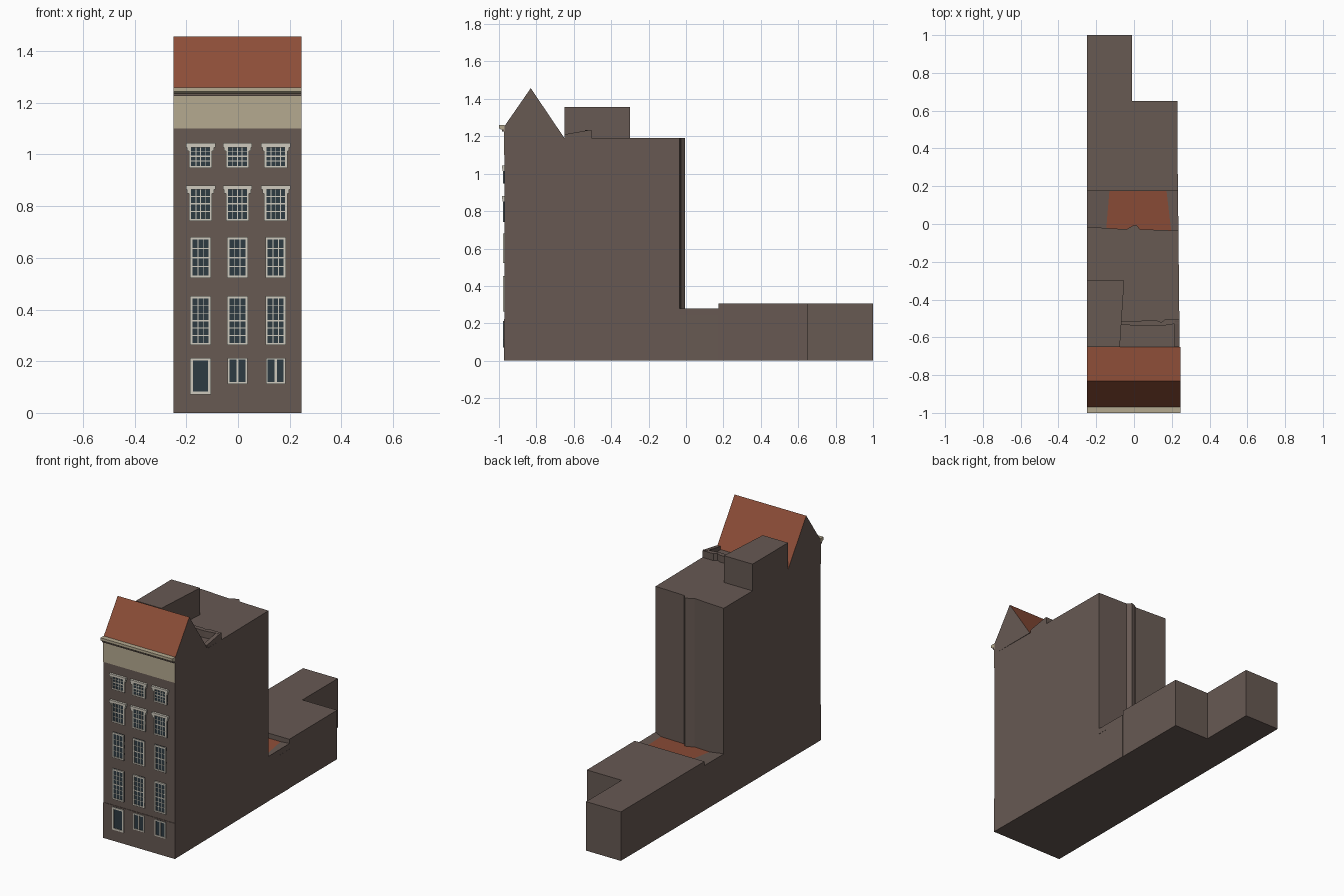
import bpy, bmesh
from mathutils import Matrix, Vector

cube = bpy.data.objects.get("Cube")
if cube:
    bpy.data.objects.remove(cube)


def material(name, rgb):
    m = bpy.data.materials.new(name)
    m.use_nodes = True
    m.diffuse_color = (*rgb, 1)
    bsdf = next(n for n in m.node_tree.nodes if n.type == 'BSDF_PRINCIPLED')
    bsdf.inputs["Base Color"].default_value = (*rgb, 1)
    return m


WALL = material("brown wall", (0.135, 0.10, 0.086))
TILE = material("red roof tile", (0.265, 0.075, 0.039))
BEIGE = material("beige frieze", (0.46, 0.40, 0.28))
CREAM = material("cream frame", (0.62, 0.59, 0.51))
GLASS = material("dark glass", (0.026, 0.043, 0.055))


def finish(name, bm, mats):
    bmesh.ops.recalc_face_normals(bm, faces=bm.faces)
    mesh = bpy.data.meshes.new(name)
    bm.to_mesh(mesh)
    bm.free()
    for m in mats:
        mesh.materials.append(m)
    obj = bpy.data.objects.new(name, mesh)
    bpy.context.collection.objects.link(obj)
    return obj


def prism(name, outline, lo, hi, mats, axis='z'):
    """Extrude an (x, y) outline along z, or a (y, z) outline along x."""
    bm = bmesh.new()
    place = (lambda p: (p[0], p[1], lo)) if axis == 'z' else (lambda p: (lo, p[0], p[1]))
    face = bm.faces.new([bm.verts.new(place(p)) for p in outline])
    new = bmesh.ops.extrude_face_region(bm, geom=[face])["geom"]
    step = Vector((0, 0, hi - lo)) if axis == 'z' else Vector((hi - lo, 0, 0))
    bmesh.ops.translate(bm, vec=step, verts=[v for v in new if isinstance(v, bmesh.types.BMVert)])
    return finish(name, bm, mats)


def add_box(bm, x0, x1, y0, y1, z0, z1, index=0):
    mat = Matrix.Translation(((x0 + x1) / 2, (y0 + y1) / 2, (z0 + z1) / 2))
    mat = mat @ Matrix.Diagonal((x1 - x0, y1 - y0, z1 - z0, 1))
    verts = bmesh.ops.create_cube(bm, size=1, matrix=mat)["verts"]
    for f in {f for v in verts for f in v.link_faces}:
        f.material_index = index


def box(name, dims, mat):
    bm = bmesh.new()
    add_box(bm, *dims)
    return finish(name, bm, [mat])


FRONT = -0.97

# Tall main block, with a folded rear wall
prism("main_block", [(-0.25, FRONT), (0.245, FRONT), (0.235, -0.035), (0.032, -0.028),
                     (0.012, -0.005), (-0.005, -0.008), (-0.04, -0.028), (-0.25, -0.015)],
      0, 1.19, [WALL])
box("plinth", (-0.25, 0.245, FRONT - 0.003, FRONT, 0, 0.222), WALL)

# Front pitched roof: slopes are tiled, gable ends are wall
roof = prism("pitched_roof", [(FRONT, 1.19), (FRONT, 1.255), (-0.83, 1.457), (-0.65, 1.19)],
             -0.25, 0.245, [WALL, TILE], 'x')
for f in roof.data.polygons:
    if f.normal.z > 0.2:
        f.material_index = 1

# Frieze and stepped cornice
box("frieze", (-0.25, 0.245, FRONT - 0.004, FRONT, 1.10, 1.235), BEIGE)
box("cornice_shadow_band", (-0.25, 0.245, FRONT - 0.013, FRONT, 1.226, 1.237), WALL)
prism("cornice", [(FRONT, 1.237), (-0.99, 1.237), (-1.0, 1.244), (-1.0, 1.26), (FRONT, 1.26)],
      -0.25, 0.245, [BEIGE], 'x')

# Rooftop structures
prism("roof_house", [(-0.25, -0.65), (-0.075, -0.65), (-0.052, -0.30), (-0.25, -0.30)],
      1.18, 1.357, [WALL])
prism("roof_parapet_side", [(-0.65, 1.18), (-0.65, 1.21), (-0.51, 1.235), (-0.51, 1.18)],
      0.215, 0.24, [WALL], 'x')
prism("roof_parapet_back", [(-0.065, -0.535), (0.145, -0.54), (0.24, -0.525), (0.24, -0.505),
                            (0.165, -0.505), (0.145, -0.52), (0.12, -0.51), (-0.065, -0.515)],
      1.18, 1.233, [WALL])

# Low rear annex, stepped in plan
prism("rear_annex", [(-0.25, 0.175), (0.232, 0.175), (0.23, 0.65), (-0.01, 0.65),
                     (-0.01, 1.0), (-0.25, 1.0)], 0, 0.306, [WALL])

# Link between block and annex: sunken tiled roof between sloping sides
box("link_walls", (-0.25, 0.234, -0.04, 0.175, 0, 0.245), WALL)
bm = bmesh.new()
rows = [[bm.verts.new((x, y, z)) for x, z in row] for y, row in (
    (-0.035, ((-0.25, 0.245), (-0.25, 0.28), (-0.148, 0.262), (0.197, 0.262), (0.235, 0.28), (0.235, 0.245))),
    (0.176, ((-0.25, 0.245), (-0.25, 0.28), (-0.13, 0.275), (0.172, 0.275), (0.233, 0.28), (0.233, 0.245))))]
for i in range(5):
    f = bm.faces.new((rows[0][i], rows[0][i + 1], rows[1][i + 1], rows[1][i]))
    f.material_index = int(i == 2)
bm.faces.new(rows[0])
bm.faces.new(rows[1])
finish("link_roof", bm, [WALL, TILE])


def window(name, x, z0, z1, width, cols, rows, rim=0.009, lintel=False, heavy=None):
    bm = bmesh.new()
    a, b = x - width / 2, x + width / 2
    back, face = FRONT, FRONT - 0.009
    add_box(bm, a, b, back, FRONT - 0.005, z0, z1, 1)
    for s in ((a, a + rim, z0, z1), (b - rim, b, z0, z1),
              (a + rim, b - rim, z0, z0 + rim), (a + rim, b - rim, z1 - rim, z1)):
        add_box(bm, s[0], s[1], face, back, s[2], s[3])
    # Glazing bars
    t = 0.0016
    for i in range(1, cols):
        c = a + rim + (width - 2 * rim) * i / cols
        add_box(bm, c - t, c + t, face + 0.002, back, z0 + rim, z1 - rim)
    for i in range(1, rows):
        c = z0 + rim + (z1 - z0 - 2 * rim) * i / rows
        h = 2 * t if i == heavy else t
        add_box(bm, a + rim, b - rim, face + 0.002, back, c - h, c + h)
    # Projecting lintel with side brackets
    if lintel:
        add_box(bm, a - 0.012, b + 0.012, face - 0.005, back, z1 - 0.012, z1 + 0.004)
        for c in (a - 0.003, b + 0.003):
            add_box(bm, c - 0.004, c + 0.004, face - 0.003, back, z1 - 0.026, z1 - 0.012)
    finish(name, bm, [CREAM, GLASS])


# Four storeys of sash windows: bottom, top, width, columns, rows, lintel, heavy bar
storeys = {"first": (0.262, 0.452, 0.08, 3, 6, False, 3),
           "second": (0.522, 0.68, 0.08, 3, 4, False, 2),
           "third": (0.742, 0.876, 0.09, 4, 4, True, 2),
           "fourth": (0.947, 1.04, 0.09, 4, 4, True, 2)}
columns = {"right": -0.145, "middle": -0.002, "left": 0.146}
for storey, (z0, z1, w, c, r, lintel, heavy) in storeys.items():
    for side, x in columns.items():
        window(f"{storey}_floor_window_{side}", x, z0, z1, w, c, r, lintel=lintel, heavy=heavy)

# Ground floor
window("front_door", -0.145, 0.072, 0.213, 0.08, 1, 1, rim=0.011)
for side in ("middle", "left"):
    window(f"ground_window_{side}", columns[side], 0.112, 0.213, 0.076, 2, 1, rim=0.007)
    box(f"ground_mullion_{side}", (columns[side] - 0.004, columns[side] + 0.004,
                                   FRONT - 0.0085, FRONT, 0.115, 0.21), CREAM)
